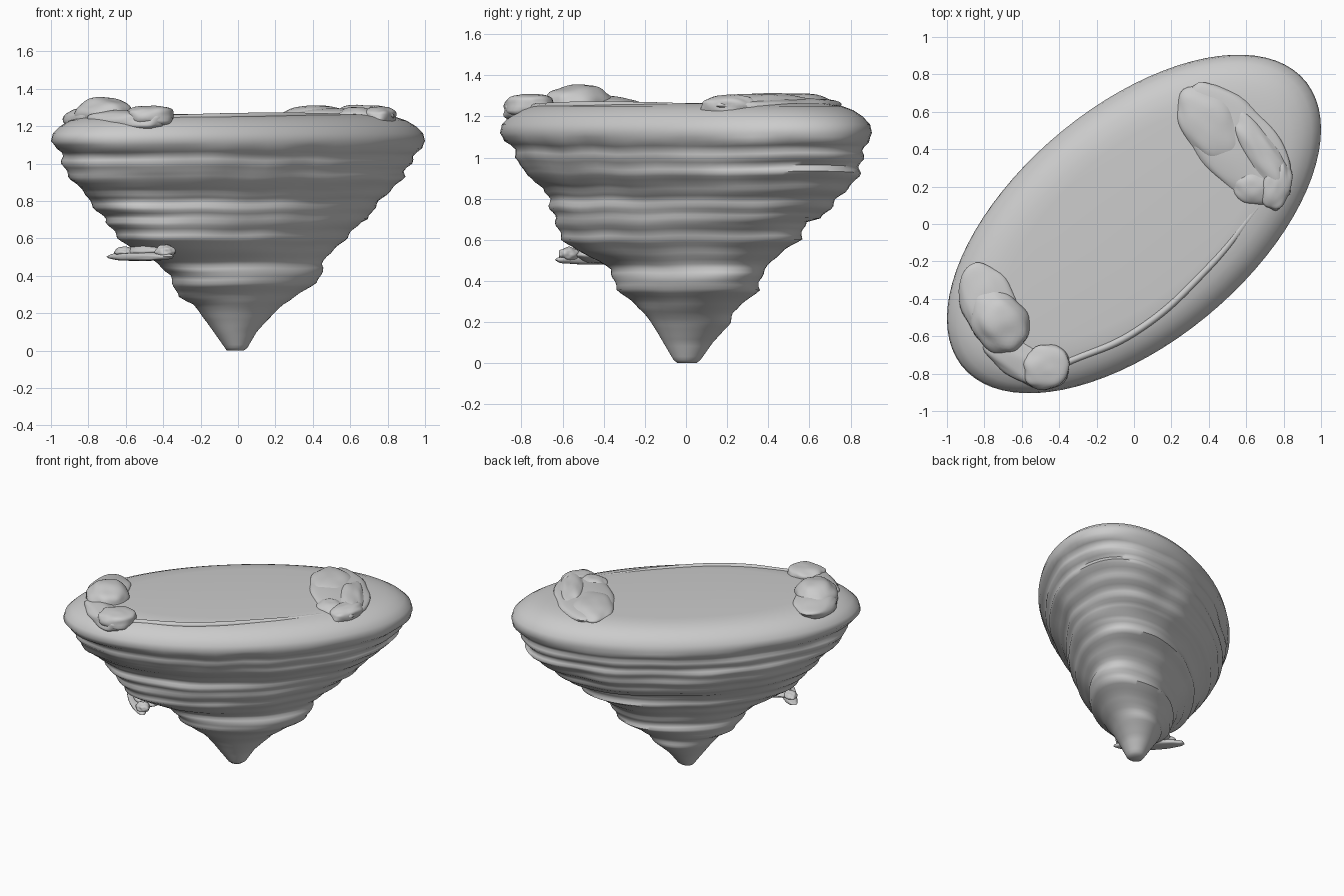
import bpy, bmesh, math
from mathutils import Vector, noise

if "Cube" in bpy.data.objects:
    bpy.data.objects.remove(bpy.data.objects["Cube"])

SEG = 80


def finish(name, bm, angle=35):
    bmesh.ops.recalc_face_normals(bm, faces=bm.faces)
    me = bpy.data.meshes.new(name)
    bm.to_mesh(me)
    bm.free()
    ob = bpy.data.objects.new(name, me)
    bpy.context.collection.objects.link(ob)
    bpy.ops.object.select_all(action='DESELECT')
    ob.select_set(True)
    bpy.context.view_layer.objects.active = ob
    bpy.ops.object.shade_smooth_by_angle(angle=math.radians(angle))
    return ob


def skewed_ring(bm, z, x0, x1, y0, y1, k, rough=0.0):
    """Slanted ellipse that exactly fills the given x and y extents."""
    ring = []
    cx, cy, hx, hy = (x0 + x1) / 2, (y0 + y1) / 2, (x1 - x0) / 2, (y1 - y0) / 2
    for i in range(SEG):
        t = math.tau * i / SEG
        x = hx * math.cos(t)
        y = hy * (k * math.cos(t) + math.sqrt(1 - k * k) * math.sin(t))
        s = 1 + rough * noise.noise(Vector((x * 4, y * 4, z * 6)))
        dz = rough * 0.35 * noise.noise(Vector((x * 3 + 7, y * 3, 2)))
        ring.append(bm.verts.new((cx + x * s, cy + y * s, max(0, z + dz))))
    return ring


# Tapering stepped rock: z, left, right, front, back
profile = [
    (0.00, -.06, .03, -.04, .05), (0.015, -.07, .05, -.06, .07),
    (0.10, -.13, .10, -.11, .13), (0.20, -.20, .19, -.17, .22),
    (0.25, -.24, .24, -.21, .23), (0.29, -.32, .30, -.25, .27),
    (0.36, -.35, .41, -.33, .36), (0.40, -.36, .44, -.34, .36),
    (0.46, -.43, .445, -.36, .39), (0.50, -.49, .47, -.42, .42),
    (0.55, -.58, .53, -.54, .49), (0.60, -.64, .58, -.60, .56),
    (0.685, -.70, .65, -.63, .58), (0.705, -.71, .70, -.64, .66),
    (0.75, -.75, .72, -.66, .70), (0.80, -.80, .77, -.67, .74),
    (0.85, -.83, .82, -.69, .78), (0.88, -.87, .86, -.75, .81),
    (0.93, -.89, .90, -.78, .83), (0.96, -.91, .91, -.82, .84),
    (1.02, -.93, .94, -.83, .86), (1.06, -.95, .97, -.86, .88),
    (1.12, -1.0, 1.0, -.905, .905),
]
bm = bmesh.new()
rings = []
for lo, hi in zip(profile, profile[1:] + profile[-1:]):
    steps = max(1, round((hi[0] - lo[0]) / 0.018))
    for n in range(steps):
        row = [p + (q - p) * n / steps for p, q in zip(lo, hi)]
        z = row[0]
        # Horizontal strata ripple between the tip and the rim
        fade = max(0, min(1, (z - 0.1) / 0.2, (1.12 - z) / 0.05))
        ripple = 1 + 0.013 * fade * math.sin(math.tau * z / 0.082)
        k = 0.56 * min(1, z / 0.55) ** 0.7
        rings.append(skewed_ring(bm, z, *[v * ripple for v in row[1:]], k, 0.03 * fade))
# Rounded rim and flat top
for z, s in [(1.16, .99), (1.20, .95), (1.23, .90), (1.25, .84), (1.262, .76), (1.266, .68)]:
    rings.append(skewed_ring(bm, z, -s, s, -.905 * s, .905 * s, 0.56 + 0.25 * (1 - s)))
for a, b in zip(rings, rings[1:]):
    for i in range(SEG):
        j = (i + 1) % SEG
        bm.faces.new((a[i], a[j], b[j], b[i]))
bm.faces.new(rings[0])
bm.faces.new(rings[-1])
finish("rock_body", bm, 65)


def boulder(name, loc, size, turn=0, rough=0.12, flat=1.0):
    """Lumpy ellipsoid; flat < 1 squares off its top into a slab."""
    bm = bmesh.new()
    bmesh.ops.create_icosphere(bm, subdivisions=4, radius=1)
    c, s = math.cos(math.radians(turn)), math.sin(math.radians(turn))
    for v in bm.verts:
        p = v.co.copy()
        p.z = math.copysign(abs(p.z) ** flat, p.z)
        p *= 1 + rough * noise.noise(p * 1.7 + Vector(loc) * 5)
        p = Vector((p.x * size[0], p.y * size[1], p.z * size[2]))
        v.co = Vector((p.x * c - p.y * s, p.x * s + p.y * c, p.z)) + Vector(loc)
    return finish(name, bm, 50)


# Boulders on the back right end of the top
boulder("back_slab", (.55, .43, 1.245), (.37, .21, .05), -50, .10, .6)
boulder("back_dome", (.42, .52, 1.255), (.24, .15, .058), -52)
boulder("back_ridge", (.68, .38, 1.25), (.26, .09, .062), -58, .15, .7)
boulder("back_pebble", (.64, .20, 1.25), (.12, .10, .05), -20)
boulder("back_edge_stone", (.76, .21, 1.25), (.08, .14, .055), -10, .15, .7)

# Boulders on the front left end of the top
boulder("front_dome", (-.72, -.52, 1.25), (.19, .15, .105), -55)
boulder("front_dome_skirt", (-.77, -.44, 1.24), (.24, .15, .06), -68, .1, .7)
boulder("front_slab", (-.47, -.76, 1.25), (.13, .12, .06), 20, .12, .6)
boulder("front_slab_skirt", (-.60, -.73, 1.225), (.24, .10, .06), -32, .12, .7)

# Overhanging shelf low on the front left
boulder("shelf", (-.52, -.46, .502), (.235, .055, .022), 135, .1, .5)
boulder("shelf_neck", (-.46, -.41, .53), (.15, .10, .045), 135)
boulder("shelf_lump_front", (-.39, -.57, .53), (.055, .045, .035), 135, .2)
boulder("shelf_lump_back", (-.61, -.37, .525), (.055, .045, .03), 135, .2)

# Raised lip along the right edge of the flat top
curve = bpy.data.curves.new("top_lip", 'CURVE')
curve.dimensions = '3D'
curve.bevel_depth = 0.02
curve.bevel_resolution = 3
sp = curve.splines.new('BEZIER')
pts = [(-.36, -.74, 1.242), (0, -.58, 1.252), (.40, -.23, 1.252), (.66, .09, 1.242)]
sp.bezier_points.add(len(pts) - 1)
for bp, p in zip(sp.bezier_points, pts):
    bp.co = p
    bp.handle_left_type = bp.handle_right_type = 'AUTO'
lip = bpy.data.objects.new("top_lip", curve)
bpy.context.collection.objects.link(lip)
